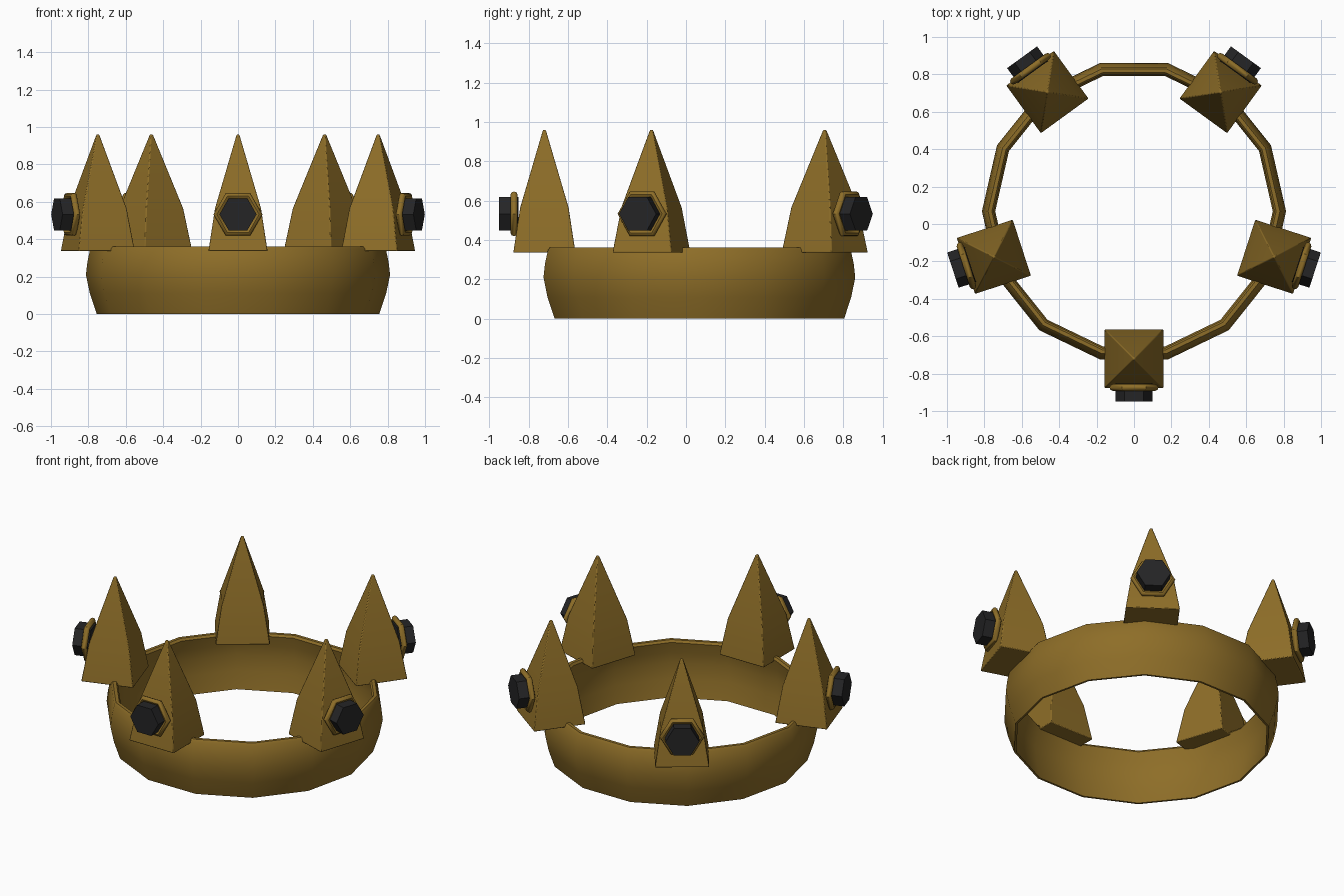
import bpy, bmesh, math
from mathutils import Matrix, Vector

if "Cube" in bpy.data.objects:
    bpy.data.objects.remove(bpy.data.objects["Cube"])

CY = 0.068          # y of the crown axis
SPIKE_R = 0.788     # distance of spike axes from the crown axis


def material(name, rgb):
    m = bpy.data.materials.new(name)
    m.diffuse_color = (*rgb, 1)
    m.use_nodes = True
    m.node_tree.nodes["Principled BSDF"].inputs["Base Color"].default_value = m.diffuse_color
    return m


gold = material("old gold", (0.27, 0.155, 0.021))
black = material("black gem", (0.018, 0.018, 0.019))


def loft(name, rings, mat, matrix, closed=False, bevel=0, angle=30):
    """Skin equal-length rings of points; cap the ends or close into a loop."""
    bm = bmesh.new()
    vs = [[bm.verts.new(p) for p in r] for r in rings]
    n = len(vs[0])
    for i in range(len(vs) if closed else len(vs) - 1):
        a, b = vs[i], vs[(i + 1) % len(vs)]
        for j in range(n):
            bm.faces.new((a[j], a[(j + 1) % n], b[(j + 1) % n], b[j]))
    if not closed:
        bm.faces.new(vs[0])
        bm.faces.new(vs[-1])
    bmesh.ops.recalc_face_normals(bm, faces=bm.faces)
    me = bpy.data.meshes.new(name)
    bm.to_mesh(me)
    bm.free()
    me.materials.append(mat)
    ob = bpy.data.objects.new(name, me)
    bpy.context.collection.objects.link(ob)
    ob.matrix_world = matrix
    if bevel:
        mod = ob.modifiers.new("soft edges", 'BEVEL')
        mod.width = bevel
        mod.segments = 2
        mod.limit_method = 'ANGLE'
        mod.angle_limit = math.radians(40)
    bpy.ops.object.select_all(action='DESELECT')
    ob.select_set(True)
    bpy.context.view_layer.objects.active = ob
    bpy.ops.object.shade_smooth_by_angle(angle=math.radians(angle))
    return ob


def polygon(r, n, z):
    return [(r * math.cos(math.tau * k / n), r * math.sin(math.tau * k / n), z) for k in range(n)]


def square(h, z):
    return [(x * h, y * h - SPIKE_R, z) for x, y in ((-1, -1), (1, -1), (1, 1), (-1, 1))]


def hexagon(r, y):
    return [(x, y, 0.533 + z) for x, z, _ in polygon(r, 6, 0)]


# band: fourteen-sided bulging hoop
profile = [(0.755, 0), (0.792, 0.11), (0.813, 0.21), (0.805, 0.28), (0.79, 0.348), (0.78, 0.362),
           (0.76, 0.362), (0.75, 0.348), (0.765, 0.28), (0.773, 0.21), (0.765, 0.11), (0.742, 0)]
base = Matrix.Translation((0, CY, 0))
loft("band", [polygon(r, 14, z) for r, z in profile], gold, base, closed=True)

for i in range(5):
    m = base @ Matrix.Rotation(math.tau * i / 5, 4, 'Z')
    # spike: square tapering block with a long point
    loft(f"spike_{i + 1}", [square(0.158, 0.336), square(0.123, 0.565), square(0.007, 0.96)],
         gold, m, bevel=0.005, angle=25)
    # setting: rounded hexagonal ring
    ring = [hexagon(0.113 + 0.018 * math.cos(math.tau * k / 8),
                    -0.942 + 0.018 * math.sin(math.tau * k / 8)) for k in range(8)]
    loft(f"gem_setting_{i + 1}", ring, gold, m, closed=True, angle=50)
    # gem: hexagonal prism
    loft(f"gem_{i + 1}", [hexagon(0.099, -0.92), hexagon(0.099, -1.018)], black, m)
